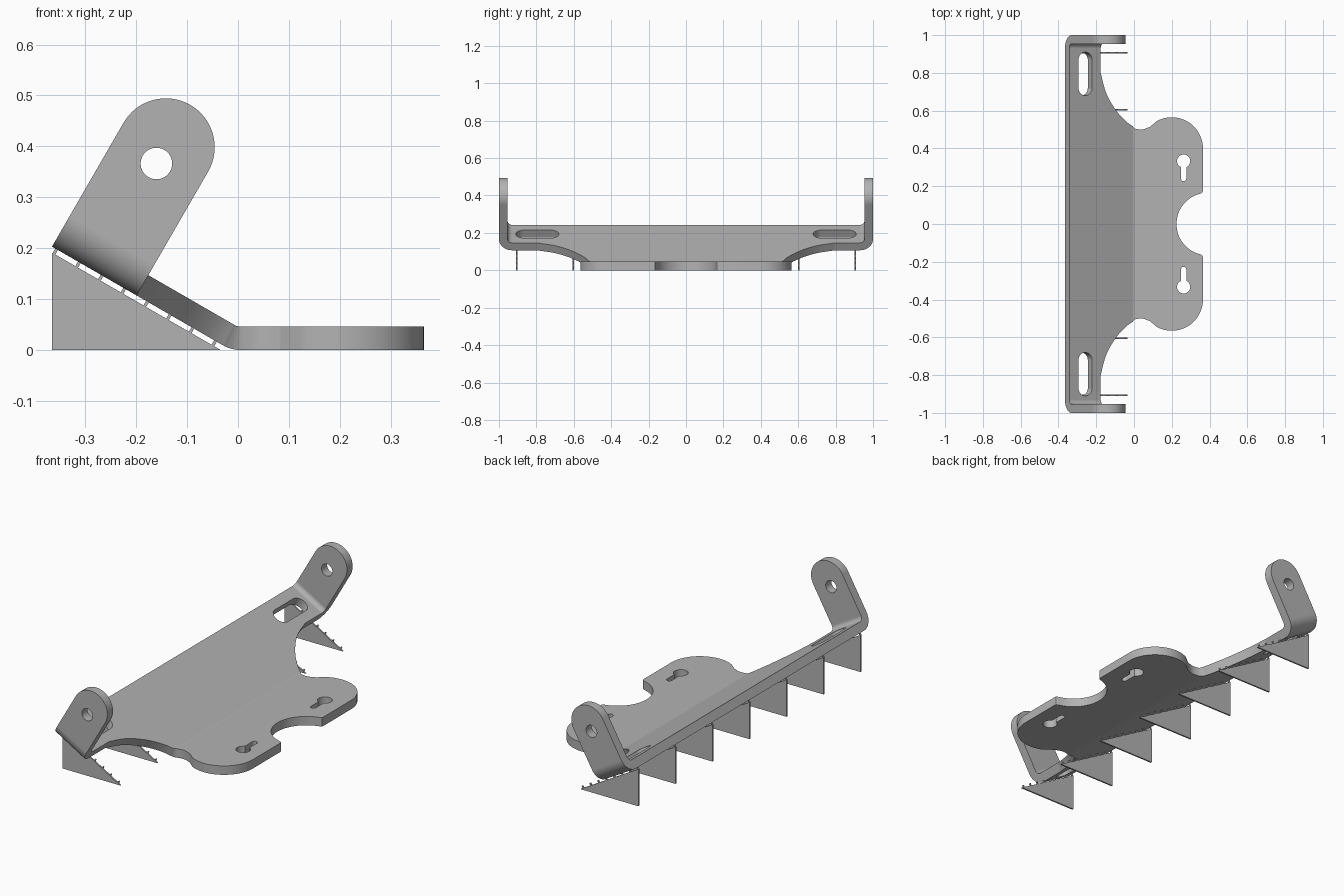
import bpy, bmesh, math
from mathutils import Vector

if "Cube" in bpy.data.objects:
    bpy.data.objects.remove(bpy.data.objects["Cube"])

T = 0.046                      # sheet thickness
R = 0.07                       # outer bend radius
A = math.radians(30)           # slope of the raised part
S0 = 0.005                     # x where the flat part ends
ARC = R * A
BEND_Y = 1 - R                 # y where the ears start to bend
S_BACK, S_ARM = -0.424, -0.232  # back and front edges of the arms (unrolled)

steel = bpy.data.materials.new("grey_metal")
steel.diffuse_color = (0.45, 0.45, 0.45, 1)
steel.use_nodes = True
steel.node_tree.nodes["Principled BSDF"].inputs["Base Color"].default_value = steel.diffuse_color


def arc(cx, cy, r, a0, a1, n):
    return [(cx + r * math.cos(math.radians(a0 + (a1 - a0) * i / n)),
             cy + r * math.sin(math.radians(a0 + (a1 - a0) * i / n))) for i in range(n + 1)]


def unroll(x):
    """Distance along the sheet for an x seen on its upper face."""
    if x >= S0:
        return x - S0
    xi = -0.0134 + T * math.tan(A / 2)
    return min(-ARC / 2, -(ARC + (xi - x) / math.cos(A) - R * math.tan(A / 2)))


def spline(p, n=6):
    """Smooth curve through points."""
    q = [Vector(v) for v in [p[0]] + p + [p[-1]]]
    out = []
    for a, b, c, d in zip(q, q[1:], q[2:], q[3:]):
        for i in range(n):
            t = i / n
            out.append(tuple(0.5 * (2 * b + (c - a) * t + (2 * a - 5 * b + 4 * c - d) * t * t
                                    + (3 * b - a - 3 * c + d) * t ** 3)))
    return out + [p[-1]]


def fold(co):
    """Fold the flat sheet (distance, y, height) into the bracket."""
    s, y, h = co
    side, t = (1 if y > 0 else -1), abs(y) - BEND_Y
    if t > 0:                                  # upright ears
        a = min(t / R, math.pi / 2)
        extra = max(0, t - R * math.pi / 2)
        y = side * (BEND_Y + (R - h) * math.sin(a))
        h = R - (R - h) * math.cos(a) + extra
    if s >= 0:
        return Vector((S0 + s, y, h))
    a = min(-s / R, A)                         # rising slope
    extra = max(0, -s - ARC)
    return Vector((S0 - (R - h) * math.sin(a) - extra * math.cos(a), y,
                   R - (R - h) * math.cos(a) + extra * math.sin(a)))


# outline of one half of the unrolled sheet
half = [(x - S0, y) for x, y in arc(0.39, 0, 0.165, 180, 105, 16)]
half += [(x - S0, y) for x, y in [(0.356, 0.162), (0.363, 0.167), (0.365, 0.175)]]
half += [(x - S0, y) for x, y in arc(0.2, 0.4, 0.165, 0, 118, 24)]
neck = [(0.085, 0.515), (0.035, 0.5), (-0.02, 0.52), (-0.07, 0.56),
        (-0.118, 0.62), (-0.16, 0.7)]
half += spline([(unroll(x), y) for x, y in neck] + [(S_ARM, 0.8)])
mid, ear_r = (S_BACK + S_ARM) / 2, (S_ARM - S_BACK) / 2
ear_y = BEND_Y + R * math.pi / 2 + 0.281 - R
half += arc(mid, ear_y, ear_r, 0, 180, 32)
loops = [half + [(s, -y) for s, y in reversed(half[1:])]]

# holes: pivot holes in the ears, long slots in the arms, keyholes in the lobes
slot_s, kx = unroll(-0.268), 0.263 - S0
holes = [arc(mid, ear_y - 0.037, 0.031, 0, 360, 32)[:-1],
         arc(slot_s, 0.868, 0.042, 0, 180, 14) + arc(slot_s, 0.722, 0.042, 180, 360, 14),
         arc(kx, 0.333, 0.035, -67, 247, 24) + arc(kx, 0.24, 0.0137, 180, 360, 8)]
for hole in holes:
    loops += [hole, [(s, -y) for s, y in hole]]

bm = bmesh.new()
edges = []
for loop in loops:
    vs = [bm.verts.new((s, y, 0)) for s, y in loop]
    edges += [bm.edges.new((vs[i - 1], vs[i])) for i in range(len(vs))]
bmesh.ops.triangle_fill(bm, edges=edges, use_beauty=True, normal=(0, 0, 1))

# cut rows of edges along the bends so the sheet can fold smoothly
cuts = [((-ARC * i / 10, 0, 0), (1, 0, 0)) for i in range(11)]
for side in (1, -1):
    cuts += [((0, side * (BEND_Y + R * math.pi / 2 * i / 14), 0), (0, 1, 0)) for i in range(15)]
for co, no in cuts:
    bmesh.ops.bisect_plane(bm, geom=bm.verts[:] + bm.edges[:] + bm.faces[:], dist=1e-5,
                           plane_co=co, plane_no=no)
top = bmesh.ops.extrude_face_region(bm, geom=bm.faces[:])
for v in top["geom"]:
    if isinstance(v, bmesh.types.BMVert):
        v.co.z = T
for v in bm.verts:
    v.co = fold(v.co)
bmesh.ops.recalc_face_normals(bm, faces=bm.faces[:])


def finish(bm, name):
    me = bpy.data.meshes.new(name)
    bm.to_mesh(me)
    bm.free()
    me.materials.append(steel)
    ob = bpy.data.objects.new(name, me)
    bpy.context.collection.objects.link(ob)
    return ob


bracket = finish(bm, "folded_bracket")
bpy.context.view_layer.objects.active = bracket
bracket.select_set(True)
bpy.ops.object.shade_smooth_by_angle(angle=math.radians(25))
bracket.modifiers.new("even_shading", 'WEIGHTED_NORMAL').keep_sharp = True

# thin triangular fins under the slope, each with a row of small tabs
XB, ZB = -0.365, 0.191
du, dv = Vector((math.cos(A), 0, -math.sin(A))), Vector((math.sin(A), 0, math.cos(A)))
for k in range(-3, 4):
    bm = bmesh.new()
    y = k * 0.302
    start = Vector((XB, y, ZB))
    shapes = [[Vector((XB, y, 0)), Vector((XB + ZB / math.tan(A), y, 0)), start]]
    for i in range(8):
        p = start + du * (0.001 + i * 0.0515)
        shapes.append([p - dv * 0.001, p + du * 0.006 - dv * 0.001,
                       p + du * 0.006 + dv * 0.0115, p + dv * 0.0115])
    for shape in shapes:
        f = bm.faces.new([bm.verts.new(p - Vector((0, 0.004, 0))) for p in shape])
        ext = bmesh.ops.extrude_face_region(bm, geom=[f])
        bmesh.ops.translate(bm, vec=(0, 0.008, 0),
                            verts=[g for g in ext["geom"] if isinstance(g, bmesh.types.BMVert)])
    bmesh.ops.recalc_face_normals(bm, faces=bm.faces[:])
    finish(bm, f"support_fin_{k + 4}")
